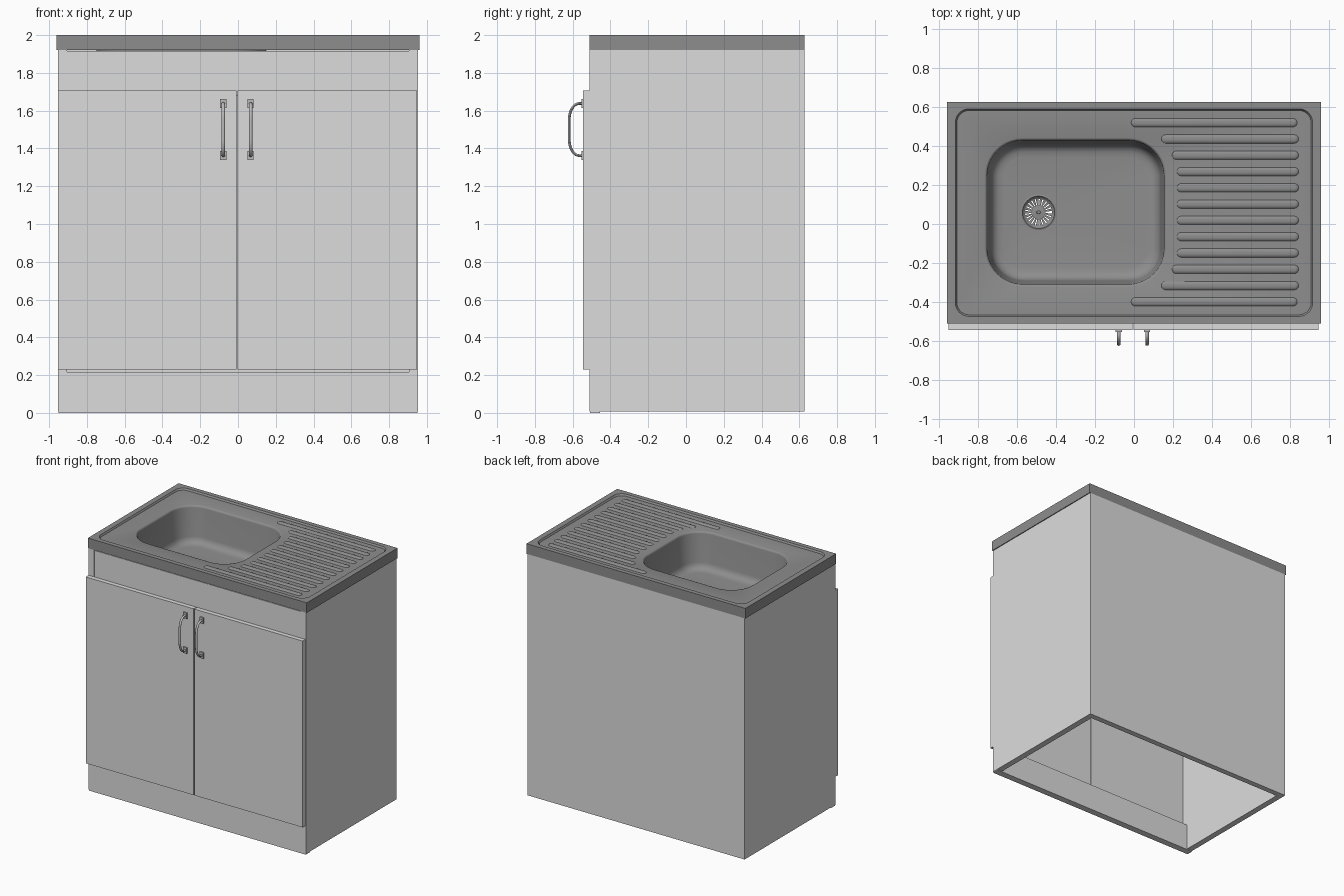
import bpy, bmesh, math

if "Cube" in bpy.data.objects:
    bpy.data.objects.remove(bpy.data.objects["Cube"])

def material(name, v):
    m = bpy.data.materials.new(name)
    m.diffuse_color = (v, v, v, 1)
    m.use_nodes = True
    m.node_tree.nodes["Principled BSDF"].inputs["Base Color"].default_value = m.diffuse_color
    return m

CABINET = material("cabinet_light_grey", 0.72)
STEEL = material("sink_dark_grey", 0.27)
HANDLE = material("handle_grey", 0.5)

def add_object(name, bm, mat, smooth=False):
    me = bpy.data.meshes.new(name)
    bm.to_mesh(me)
    bm.free()
    ob = bpy.data.objects.new(name, me)
    bpy.context.collection.objects.link(ob)
    me.materials.append(mat)
    if smooth:
        bpy.ops.object.select_all(action='DESELECT')
        ob.select_set(True)
        bpy.context.view_layer.objects.active = ob
        bpy.ops.object.shade_smooth_by_angle(angle=math.radians(35))
    return ob

def box(name, x, y, z, mat):
    bm = bmesh.new()
    bmesh.ops.create_cube(bm, size=1)
    for v in bm.verts:
        v.co = [(r[0] + r[1]) / 2 + c * (r[1] - r[0]) for r, c in zip((x, y, z), v.co)]
    return add_object(name, bm, mat)

def rounded_loop(cx, cy, hx, hy, r, z, n=10):
    """Counter-clockwise rounded rectangle."""
    pts = []
    for q, (sx, sy) in enumerate(((1, 1), (-1, 1), (-1, -1), (1, -1))):
        for i in range(n + 1):
            a = math.pi / 2 * (q + i / n)
            pts.append((cx + sx * (hx - r) + r * math.cos(a),
                        cy + sy * (hy - r) + r * math.sin(a), z))
    return pts

def loft(bm, loops, cap=False):
    rings = [[bm.verts.new(p) for p in lp] for lp in loops]
    for a, b in zip(rings, rings[1:]):
        for i in range(len(a)):
            j = (i + 1) % len(a)
            bm.faces.new((a[i], a[j], b[j], b[i]))
    if cap:
        bm.faces.new(rings[-1])
    bmesh.ops.remove_doubles(bm, verts=bm.verts, dist=1e-5)

# Carcass: open underneath, no floor
FRONT, BACK = -0.51, 0.627
box("left_side", (-0.953, -0.905), (FRONT, BACK), (0.008, 1.92), CABINET)
box("right_side", (0.905, 0.953), (FRONT, BACK), (0.008, 1.92), CABINET)
box("back_panel", (-0.905, 0.905), (BACK - 0.045, BACK), (0.008, 1.92), CABINET)
box("plinth", (-0.905, 0.905), (FRONT + 0.002, -0.462), (0.008, 0.217), CABINET)
box("plinth_foot", (-0.95, 0.95), (FRONT + 0.002, -0.455), (0, 0.008), CABINET)
box("top_rail", (-0.905, 0.905), (FRONT + 0.004, -0.462), (1.68, 1.915), CABINET)

# Doors
box("left_door", (-0.953, -0.008), (-0.545, FRONT), (0.23, 1.707), CABINET)
box("right_door", (-0.002, 0.948), (-0.545, FRONT), (0.23, 1.707), CABINET)

# Sink top and bowl as one lofted shell
DECK = 1.987
CY = (FRONT + BACK) / 2
HY = (BACK - FRONT) / 2
BX, BY, FLOOR = -0.30, 0.06, DECK - 0.29
DX, DY, DR = -0.49, 0.06, 0.087
loops = [rounded_loop(0, CY, 0.905, HY - 0.05, 0, 1.92),
         rounded_loop(0, CY, 0.96, HY, 0, 1.92),
         rounded_loop(0, CY, 0.96, HY, 0, 2.0),
         rounded_loop(0, CY, 0.917, HY - 0.036, 0.07, 2.0),
         rounded_loop(0, CY, 0.909, HY - 0.044, 0.063, DECK)]
for inset, z in ((0, DECK), (0.006, DECK - 0.002), (0.011, DECK - 0.008),
                 (0.013, DECK - 0.016), (0.032, FLOOR + 0.055),
                 (0.038, FLOOR + 0.035), (0.052, FLOOR + 0.017),
                 (0.072, FLOOR + 0.007), (0.10, FLOOR + 0.004)):
    loops.append(rounded_loop(BX, BY, 0.467 - inset, 0.382 - inset, 0.195 - inset, z))
loops.append(rounded_loop(DX, DY, DR, DR, DR, FLOOR))
bm = bmesh.new()
loft(bm, loops)
add_object("sink_top", bm, STEEL, True)

# Drainer ridges, shorter beside the bowl
bm = bmesh.new()
starts = (-0.015, 0.14, 0.195, 0.22, 0.22, 0.22)
for i in range(12):
    x0 = starts[min(i, 11 - i)]
    y = 0.52 - i * 0.0836
    x1 = 0.838 if i in (0, 11) else 0.845
    cx, hx = (x0 + x1) / 2, (x1 - x0) / 2
    loft(bm, [rounded_loop(cx, y, hx - d, 0.022 - d, 0.022 - d, DECK + h, 4)
              for d, h in ((0, 0), (0.004, 0.004), (0.010, 0.007), (0.016, 0.008))], True)
add_object("drainer_ridges", bm, STEEL, True)

# Drain: flange dish, slotted strainer and centre knob
def circle(r, z, n=64):
    return [(DX + r * math.cos(2 * math.pi * i / n),
             DY + r * math.sin(2 * math.pi * i / n), z) for i in range(n)]

bm = bmesh.new()
loft(bm, [circle(DR + 0.004, FLOOR + 0.001), circle(DR - 0.004, FLOOR + 0.004),
          circle(DR - 0.012, FLOOR - 0.008), circle(DR - 0.018, FLOOR - 0.012)])
loft(bm, [circle(0.036, FLOOR - 0.012), circle(0.022, FLOOR - 0.010),
          circle(0.010, FLOOR - 0.009), circle(0.009, FLOOR + 0.004)], True)
outer, inner = circle(DR - 0.018, FLOOR - 0.012), circle(0.036, FLOOR - 0.012)
for i in range(64):
    if i % 3 != 0:
        j = (i + 1) % 64
        bm.faces.new([bm.verts.new(p) for p in (outer[i], outer[j], inner[j], inner[i])])
bmesh.ops.remove_doubles(bm, verts=bm.verts, dist=1e-5)
add_object("drain_strainer", bm, STEEL, True)

# Bow handles: swept tube with foot plates
def handle(name, x):
    zc, half = 1.50, 0.138
    path = [(-0.545, half), (-0.565, half)]
    for i in range(1, 9):
        a = math.pi / 2 * i / 8
        path.append((-0.565 - 0.053 * math.sin(a), half - 0.085 * (1 - math.cos(a))))
    path += [(y, -z) for y, z in reversed(path)]
    bm = bmesh.new()
    rings = []
    for i, (y, z) in enumerate(path):
        p, q = path[max(i - 1, 0)], path[min(i + 1, len(path) - 1)]
        ty, tz = q[0] - p[0], q[1] - p[1]
        k = math.hypot(ty, tz)
        ny, nz = -tz / k, ty / k
        ring = []
        for s in range(12):
            a = 2 * math.pi * s / 12
            o = 0.007 * math.sin(a)
            ring.append((x + 0.009 * math.cos(a), y + ny * o, zc + z + nz * o))
        rings.append(ring)
    loft(bm, rings, True)
    bmesh.ops.recalc_face_normals(bm, faces=bm.faces)
    add_object(name, bm, HANDLE, True)
    for tag, s in (("upper", 1), ("lower", -1)):
        z = zc + s * half
        box(f"{name}_{tag}_foot", (x - 0.016, x + 0.016), (-0.554, -0.545),
            (z - 0.024, z + 0.024), HANDLE)

handle("left_handle", -0.078)
handle("right_handle", 0.067)
